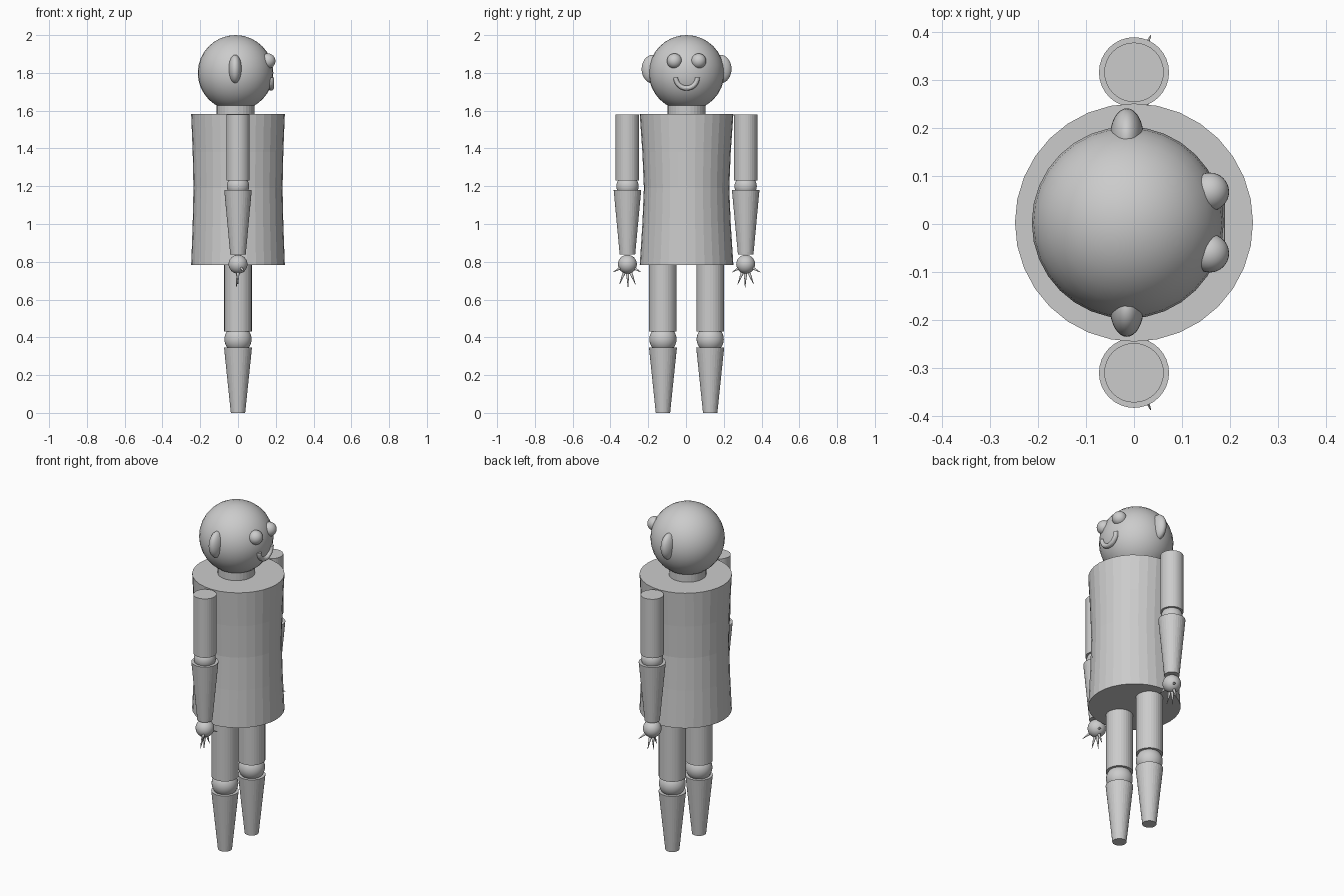
import bpy, bmesh, math
from mathutils import Vector, Matrix

if "Cube" in bpy.data.objects:
    bpy.data.objects.remove(bpy.data.objects["Cube"])

CY = 0.003          # lateral centre line
HX = -0.013         # head and neck offset

grey = bpy.data.materials.new("plain grey")
grey.diffuse_color = (0.6, 0.6, 0.6, 1)
grey.use_nodes = True
grey.node_tree.nodes["Principled BSDF"].inputs["Base Color"].default_value = grey.diffuse_color


def finish(name, bm, smooth=False):
    bmesh.ops.recalc_face_normals(bm, faces=bm.faces)
    me = bpy.data.meshes.new(name)
    bm.to_mesh(me)
    bm.free()
    me.materials.append(grey)
    for p in me.polygons:
        p.use_smooth = smooth
    ob = bpy.data.objects.new(name, me)
    bpy.context.collection.objects.link(ob)
    return ob


def ball(name, loc, size):
    bm = bmesh.new()
    bmesh.ops.create_uvsphere(bm, u_segments=32, v_segments=16, radius=1,
                              matrix=Matrix.Translation(loc) @ Matrix.Diagonal((*size, 1)))
    return finish(name, bm, True)


def turned(name, x, y, rings, n=32):
    """Capped stack of rings; each ring is (z, radius x, radius y)."""
    bm = bmesh.new()
    loops = [[bm.verts.new((x + rx * math.cos(2 * math.pi * i / n),
                            y + ry * math.sin(2 * math.pi * i / n), z))
              for i in range(n)] for z, rx, ry in rings]
    for a, b in zip(loops, loops[1:]):
        for i in range(n):
            j = (i + 1) % n
            bm.faces.new((a[i], a[j], b[j], b[i]))
    bm.faces.new(loops[0])
    bm.faces.new(loops[-1])
    return finish(name, bm)


def spike(name, start, tip, radius):
    start, tip = Vector(start), Vector(tip)
    d = tip - start
    rot = d.to_track_quat('Z', 'Y').to_matrix().to_4x4()
    bm = bmesh.new()
    bmesh.ops.create_cone(bm, cap_ends=True, segments=12, radius1=radius, radius2=0.001,
                          depth=d.length, matrix=Matrix.Translation((start + tip) / 2) @ rot)
    return finish(name, bm, True)


# Head, neck and torso
ball("head", (HX, CY, 1.8), (0.2, 0.2, 0.2))
turned("neck", HX, CY, [(1.58, 0.1, 0.1), (1.66, 0.1, 0.1)])
turned("torso", 0, CY, [(0.783, 0.248, 0.248), (1.0, 0.24, 0.234), (1.19, 0.236, 0.226),
                        (1.38, 0.24, 0.234), (1.583, 0.248, 0.248)])

# Smile: lower half of a ring
bm = bmesh.new()
n, m, R, r = 20, 12, 0.057, 0.013
loops = []
for i in range(n + 1):
    t = math.pi + math.pi * i / n
    loop = []
    for k in range(m):
        a = 2 * math.pi * k / m
        q = R + r * math.cos(a)
        loop.append(bm.verts.new((0.175 + r * 1.15 * math.sin(a),
                                  CY + q * math.cos(t), 1.776 + q * math.sin(t))))
    loops.append(loop)
for a, b in zip(loops, loops[1:]):
    for k in range(m):
        bm.faces.new((a[k], a[(k + 1) % m], b[(k + 1) % m], b[k]))
bm.faces.new(loops[0])
bm.faces.new(loops[-1])
finish("mouth", bm)

# Finger tips relative to hand centre: (x, outward, z)
TIPS = [(0.035, 0.077, -0.042), (0.0, 0.042, -0.106), (-0.008, -0.003, -0.124),
        (0.0, -0.042, -0.106), (0.03, -0.072, -0.042)]

for s, side in ((-1, "right"), (1, "left")):
    # Face
    ball(side + "_eye", (0.158, CY + s * 0.064, 1.863), (0.04, 0.04, 0.04))
    ball(side + "_ear", (-0.015, CY + s * 0.178, 1.82), (0.035, 0.06, 0.076))
    # Arm
    ay = CY + s * 0.313
    turned(side + "_upper_arm", 0, ay, [(1.231, 0.062, 0.062), (1.58, 0.062, 0.062)])
    ball(side + "_elbow", (0, ay, 1.2), (0.059, 0.059, 0.059))
    turned(side + "_forearm", 0, ay, [(0.838, 0.041, 0.041), (1.181, 0.073, 0.073)])
    ball(side + "_hand", (0, ay, 0.787), (0.05, 0.05, 0.05))
    for k, (tx, ty, tz) in enumerate(TIPS):
        c = Vector((0, ay, 0.787))
        d = Vector((tx, s * ty, tz))
        spike(f"{side}_finger_{k + 1}", c + d * 0.3, c + d, 0.01)
    # Leg
    ly = CY + s * 0.125
    turned(side + "_thigh", 0, ly, [(0.432, 0.073, 0.073), (0.79, 0.073, 0.073)])
    ball(side + "_knee", (0, ly, 0.39), (0.072, 0.072, 0.072))
    turned(side + "_shin", 0, ly, [(0, 0.038, 0.038), (0.346, 0.074, 0.074)])
